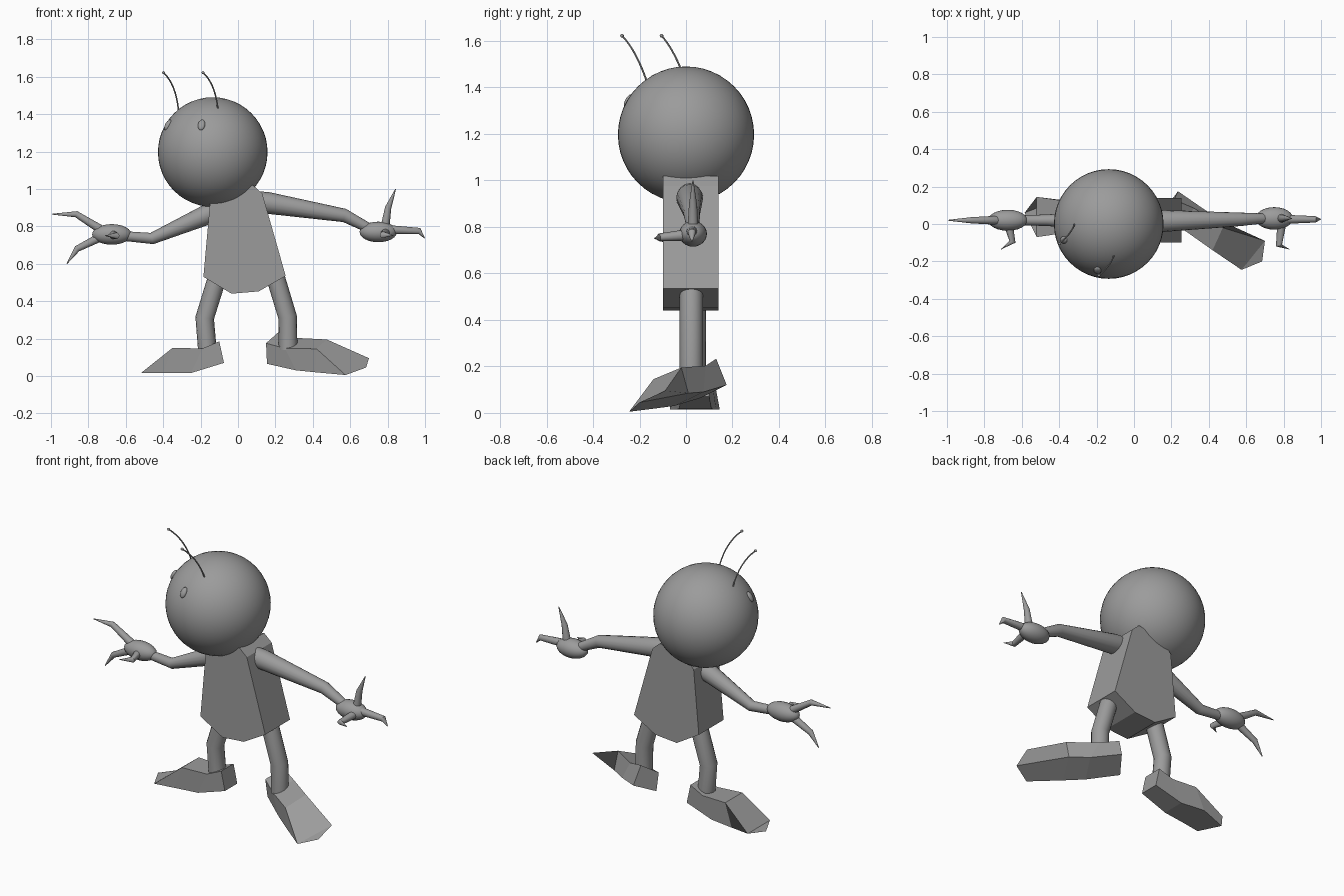
import bpy, bmesh, math
from mathutils import Vector

if "Cube" in bpy.data.objects:
    bpy.data.objects.remove(bpy.data.objects["Cube"], do_unlink=True)

grey = bpy.data.materials.new("plain_grey")
grey.use_nodes = True
colour = (0.33, 0.33, 0.33, 1)
grey.diffuse_color = colour
grey.node_tree.nodes["Principled BSDF"].inputs["Base Color"].default_value = colour

HEAD = Vector((-0.135, 0, 1.197))
HEAD_R = 0.293


def finish(bm, name, smooth_angle=None):
    bmesh.ops.recalc_face_normals(bm, faces=bm.faces)
    mesh = bpy.data.meshes.new(name)
    bm.to_mesh(mesh)
    bm.free()
    obj = bpy.data.objects.new(name, mesh)
    bpy.context.collection.objects.link(obj)
    mesh.materials.append(grey)
    if smooth_angle:
        bpy.ops.object.select_all(action="DESELECT")
        obj.select_set(True)
        bpy.context.view_layer.objects.active = obj
        bpy.ops.object.shade_smooth_by_angle(angle=math.radians(smooth_angle))
    return obj


def ball(name, centre, size, segments=24, rings=12):
    bm = bmesh.new()
    bmesh.ops.create_uvsphere(bm, u_segments=segments, v_segments=rings, radius=1)
    obj = finish(bm, name, 40)
    obj.location, obj.scale = centre, size
    return obj


def loft(bm, rings):
    """Join rings of points with quads and close both ends."""
    rows = [[bm.verts.new(p) for p in ring] for ring in rings]
    n = len(rows[0])
    for a, b in zip(rows, rows[1:]):
        for i in range(n):
            j = (i + 1) % n
            bm.faces.new((a[i], a[j], b[j], b[i]))
    bm.faces.new(rows[0])
    bm.faces.new(rows[-1])


def tube(name, points, radii, sides=16, smooth_angle=35):
    """Tapered round limb that follows a bent path."""
    pts = [Vector(p) for p in points]
    rings = []
    for k, p in enumerate(pts):
        along = (pts[min(k + 1, len(pts) - 1)] - pts[max(k - 1, 0)]).normalized()
        ref = Vector((0, 1, 0)) if abs(along.y) < 0.8 else Vector((0, 0, 1))
        u = along.cross(ref).normalized()
        v = along.cross(u)
        angles = [2 * math.pi * i / sides for i in range(sides)]
        rings.append([p + radii[k] * (u * math.cos(a) + v * math.sin(a)) for a in angles])
    bm = bmesh.new()
    loft(bm, rings)
    return finish(bm, name, smooth_angle)


def foot(name, sections):
    """Flat-sided shoe: four-cornered sections narrowing to a flat toe."""
    bm = bmesh.new()
    loft(bm, sections)
    bmesh.ops.remove_doubles(bm, verts=bm.verts, dist=0.0005)
    return finish(bm, name)


# Head
ball("head", HEAD, (HEAD_R,) * 3, 48, 24)

# Eyes: flattened ovals lying on the head
for name, x in (("left_eye", -0.195), ("right_eye", -0.375)):
    dx, dz = x - HEAD.x, 0.145
    out = Vector((dx, -math.sqrt(HEAD_R ** 2 - dx ** 2 - dz ** 2), dz))
    eye = ball(name, HEAD + out, (0.02, 0.032, 0.014), 16, 10)
    eye.rotation_euler = out.to_track_quat("Z", "Y").to_euler()

# Antennae with small tips
for side, base, mid, tip in (
        ("left", (-0.108, -0.17, 1.43), (-0.135, -0.22, 1.545), (-0.187, -0.275, 1.622)),
        ("right", (-0.318, 0, 1.42), (-0.345, -0.05, 1.54), (-0.398, -0.105, 1.622))):
    a, m, b = Vector(base), Vector(mid), Vector(tip)
    c = 2 * m - (a + b) / 2
    steps = [i / 8 for i in range(9)]
    path = [a * (1 - t) ** 2 + c * 2 * t * (1 - t) + b * t * t for t in steps]
    tube(side + "_antenna", path, [0.004] * 9, 8)
    ball(side + "_antenna_tip", tip, (0.008,) * 3, 10, 6)

# Torso: leaning faceted slab
outline = [(-0.185, 0.53), (-0.035, 0.44), (0.11, 0.452), (0.255, 0.535),
           (0.13, 0.975), (0.08, 1.02), (-0.1, 0.98), (-0.15, 0.92)]
bm = bmesh.new()
loft(bm, [[(x, y, z) for x, z in outline] for y in (-0.1, 0.14)])
finish(bm, "torso")

# Arms
tube("left_arm", [(0.08, 0.015, 0.94), (0.16, 0.016, 0.925), (0.57, 0.025, 0.858), (0.7, 0.03, 0.79)],
     [0.05, 0.058, 0.036, 0.026])
tube("right_arm", [(-0.08, 0.02, 0.9), (-0.16, 0.02, 0.865), (-0.46, 0.02, 0.735), (-0.61, 0.02, 0.748)],
     [0.05, 0.055, 0.031, 0.026])

# Hands
ball("left_hand", (0.75, 0.03, 0.77), (0.1, 0.06, 0.055))
ball("right_hand", (-0.675, 0.02, 0.757), (0.105, 0.056, 0.055))

# Fingers: bent pointed spikes
fingers = {
    "left_upper_finger": [(0.785, 0.03, 0.79), (0.803, 0.03, 0.9), (0.843, 0.03, 1.0)],
    "left_outer_finger": [(0.81, 0.025, 0.782), (0.97, 0.025, 0.775), (0.998, 0.025, 0.737)],
    "left_front_finger": [(0.79, 0.0, 0.765), (0.775, -0.115, 0.755), (0.832, -0.135, 0.752)],
    "right_upper_finger": [(-0.72, 0.02, 0.775), (-0.865, 0.02, 0.865), (-0.995, 0.02, 0.865)],
    "right_lower_finger": [(-0.73, 0.02, 0.745), (-0.86, 0.02, 0.68), (-0.915, 0.02, 0.6)],
    "right_front_finger": [(-0.67, -0.01, 0.755), (-0.65, -0.095, 0.75), (-0.71, -0.135, 0.75)],
}
for name, path in fingers.items():
    tube(name, path, [0.024, 0.017, 0.002], 12)

# Legs
tube("left_leg", [(0.2, 0.023, 0.53), (0.265, 0.023, 0.315), (0.268, 0.023, 0.14)], [0.05] * 3, smooth_angle=30)
tube("right_leg", [(-0.11, 0.035, 0.53), (-0.178, 0.035, 0.31), (-0.163, 0.035, 0.13)], [0.05] * 3, smooth_angle=30)

# Feet: heel, ankle, instep, toe
foot("left_foot", [
    [(0.15, 0.05, 0.175), (0.215, 0.13, 0.233), (0.235, 0.175, 0.12), (0.155, 0.065, 0.065)],
    [(0.25, -0.02, 0.148), (0.32, 0.085, 0.203), (0.38, 0.075, 0.09), (0.31, -0.05, 0.03)],
    [(0.42, -0.14, 0.145), (0.475, -0.02, 0.195), (0.48, 0.01, 0.085), (0.41, -0.125, 0.02)],
    [(0.575, -0.245, 0.005), (0.7, -0.09, 0.095), (0.685, -0.2, 0.045), (0.575, -0.245, 0.005)]])
foot("right_foot", [
    [(-0.1, -0.02, 0.185), (-0.1, 0.1, 0.185), (-0.075, 0.1, 0.07), (-0.075, -0.02, 0.07)],
    [(-0.19, -0.03, 0.147), (-0.19, 0.11, 0.147), (-0.25, 0.11, 0.016), (-0.25, -0.03, 0.016)],
    [(-0.35, -0.045, 0.15), (-0.35, 0.12, 0.15), (-0.4, 0.13, 0.015), (-0.4, -0.05, 0.015)],
    [(-0.52, -0.07, 0.015), (-0.52, 0.145, 0.015), (-0.585, 0.06, 0.015), (-0.52, -0.07, 0.015)]])
